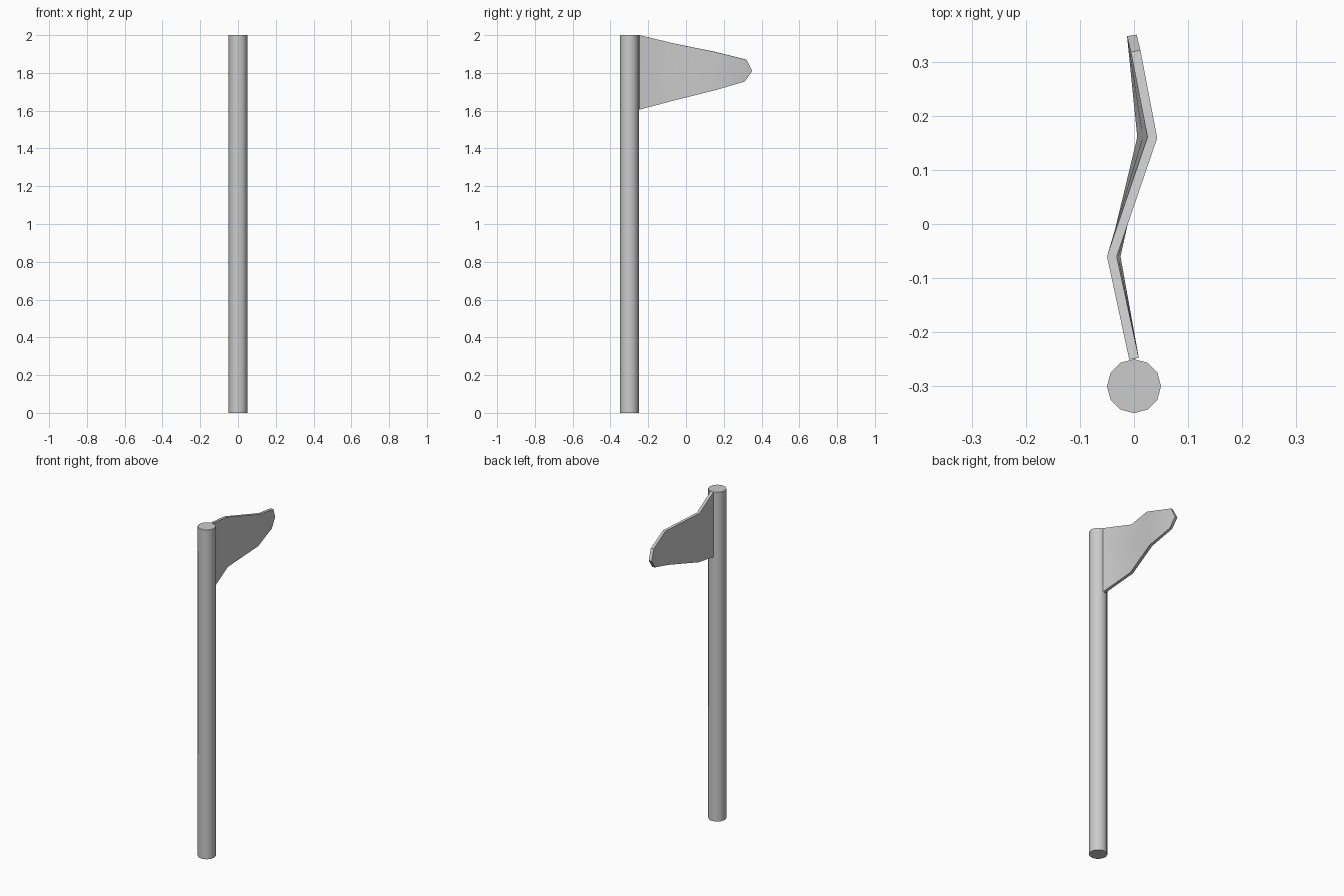
import bpy, math

if "Cube" in bpy.data.objects:
    bpy.data.objects.remove(bpy.data.objects["Cube"])

# Pole
bpy.ops.mesh.primitive_cylinder_add(vertices=12, radius=0.05, depth=2, location=(0, -0.3, 1))
pole = bpy.context.object
pole.name = "pole"
bpy.ops.object.shade_smooth_by_angle(angle=math.radians(40))

# Wavy tapered flag: each column runs top, middle, bottom
columns = [
    [(0.0, -0.249, 2.0), (0.0, -0.249, 1.8), (0.0, -0.249, 1.605)],
    [(-0.041, -0.06, 1.955), (-0.038, -0.06, 1.805), (-0.034, -0.06, 1.655)],
    [(0.034, 0.16, 1.91), (0.025, 0.16, 1.81), (0.015, 0.16, 1.71)],
    [(0.003, 0.32, 1.87), (-0.004, 0.349, 1.81), (0.0, 0.31, 1.755)],
]
verts = [v for col in columns for v in col]
faces = [(c * 3 + r, c * 3 + r + 1, c * 3 + r + 4, c * 3 + r + 3)
         for c in range(3) for r in range(2)]
mesh = bpy.data.meshes.new("flag")
mesh.from_pydata(verts, [], faces)
flag = bpy.data.objects.new("flag", mesh)
bpy.context.collection.objects.link(flag)

# Cloth thickness
solid = flag.modifiers.new("thickness", 'SOLIDIFY')
solid.thickness = 0.018
solid.offset = 0
bpy.ops.object.select_all(action='DESELECT')
flag.select_set(True)
bpy.context.view_layer.objects.active = flag
bpy.ops.object.modifier_apply(modifier="thickness")
bpy.ops.object.shade_smooth_by_angle(angle=math.radians(45))
